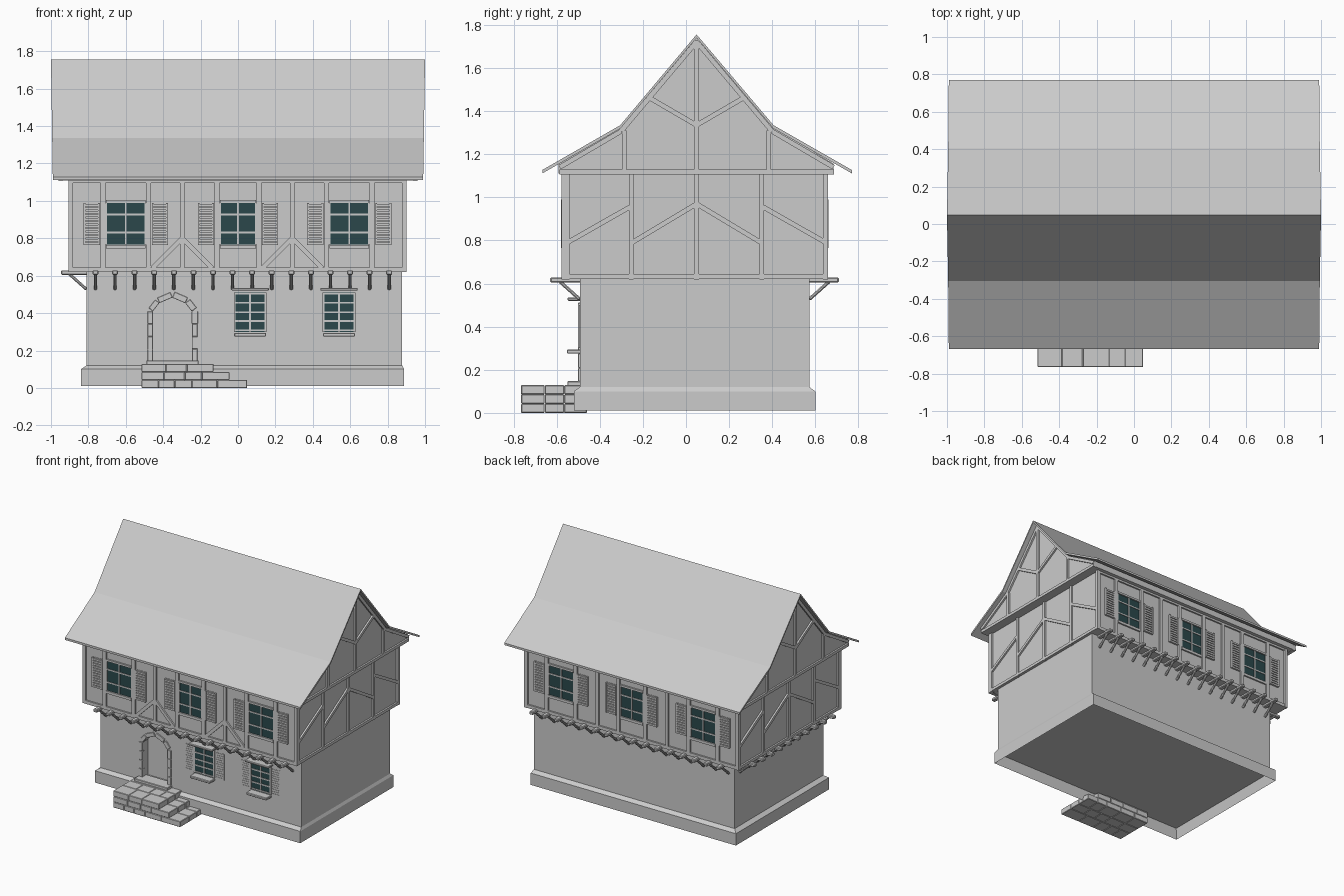
import bpy, bmesh, math, random
from mathutils import Matrix, Vector

random.seed(4)
cube = bpy.data.objects.get("Cube")
if cube:
    bpy.data.objects.remove(cube)


def material(name, rgb):
    m = bpy.data.materials.new(name)
    m.use_nodes = True
    m.diffuse_color = (*rgb, 1)
    m.node_tree.nodes["Principled BSDF"].inputs["Base Color"].default_value = (*rgb, 1)
    return m


GREY = material("plain grey", (0.6, 0.6, 0.6))
GLASS = material("dark teal glass", (0.024, 0.064, 0.07))


class Part:
    """Collects boxes, beams and prisms into one named object."""

    def __init__(self, name, mat=GREY):
        self.name, self.mat, self.bm = name, mat, bmesh.new()

    def box(self, lo, hi):
        lo, hi = Vector(lo), Vector(hi)
        size = [abs(c) for c in hi - lo]
        m = Matrix.Translation((lo + hi) / 2) @ Matrix.Diagonal((*size, 1))
        bmesh.ops.create_cube(self.bm, size=1, matrix=m)

    def beam(self, p, q, width, depth, normal):
        p, q, n = Vector(p), Vector(q), Vector(normal).normalized()
        d = (q - p).normalized()
        rot = Matrix((d, n.cross(d), n)).transposed().to_4x4()
        m = Matrix.Translation((p + q) / 2) @ rot @ Matrix.Diagonal(((q - p).length, width, depth, 1))
        bmesh.ops.create_cube(self.bm, size=1, matrix=m)

    def prism(self, points, shift):
        face = self.bm.faces.new([self.bm.verts.new(p) for p in points])
        out = bmesh.ops.extrude_face_region(self.bm, geom=[face])
        verts = [v for v in out["geom"] if isinstance(v, bmesh.types.BMVert)]
        bmesh.ops.translate(self.bm, verts=verts, vec=shift)

    def finish(self, bevel=0):
        bmesh.ops.recalc_face_normals(self.bm, faces=self.bm.faces[:])
        mesh = bpy.data.meshes.new(self.name)
        self.bm.to_mesh(mesh)
        self.bm.free()
        mesh.materials.append(self.mat)
        ob = bpy.data.objects.new(self.name, mesh)
        bpy.context.scene.collection.objects.link(ob)
        if bevel:
            mod = ob.modifiers.new("soft edges", "BEVEL")
            mod.width, mod.segments = bevel, 1
        return ob


# Main dimensions
LX0, LX1, LY0, LY1 = -0.81, 0.878, -0.493, 0.572
UX0, UX1, UY0, UY1 = -0.892, 0.887, -0.565, 0.645
ATTIC_X, MID = 0.948, 0.049
FLOOR, EAVE = 0.62, 1.11

# Plinth with sloped top and hollow underside
plinth = Part("plinth")
plinth.box((-0.84, -0.52, 0.01), (0.888, 0.6, 0.1))
top = [f for f in plinth.bm.faces if f.normal.z > 0.9]
bottom = [f for f in plinth.bm.faces if f.normal.z < -0.9]
new = bmesh.ops.extrude_face_region(plinth.bm, geom=top)["geom"]
for v in [g for g in new if isinstance(g, bmesh.types.BMVert)]:
    v.co.z = 0.12
    v.co.x = LX0 if v.co.x < 0 else LX1
    v.co.y = LY0 if v.co.y < 0 else LY1
bmesh.ops.delete(plinth.bm, geom=top, context="FACES_ONLY")
bmesh.ops.inset_region(plinth.bm, faces=bottom, thickness=0.025)
bmesh.ops.translate(plinth.bm, verts=bottom[0].verts[:], vec=(0, 0, 0.08))
plinth.finish()

# Ground floor walls with an arched door recess
walls = Part("ground_floor_walls")
walls.box((LX0, LY0, 0.1), (LX1, LY1, FLOOR + 0.01))
walls = walls.finish()
DOOR_X = -0.35
arch = [(-0.105, 0.14), (-0.105, 0.41), (-0.07, 0.455), (0, 0.485),
        (0.07, 0.455), (0.105, 0.41), (0.105, 0.14)]
cutter = Part("door_cutter")
cutter.prism([(DOOR_X + x, LY0 - 0.05, z) for x, z in arch], (0, 0.11, 0))
cutter = cutter.finish()
cutter.hide_render = True
cutter.hide_viewport = True
cutter.display_type = "WIRE"
cut = walls.modifiers.new("door recess", "BOOLEAN")
cut.operation, cut.object, cut.solver = "DIFFERENCE", cutter, "EXACT"

# Stone door surround
stones = Part("door_surround")
for (ax, az), (bx, bz) in zip(arch, arch[1:]):
    n = max(1, round(math.hypot(bx - ax, bz - az) / 0.06))
    for i in range(n):
        p = Vector((ax, 0, az)).lerp(Vector((bx, 0, bz)), i / n)
        q = Vector((ax, 0, az)).lerp(Vector((bx, 0, bz)), (i + 0.99) / n)
        d = (q - p).normalized()
        off = Vector((-d.z, 0, d.x)) * 0.014 + Vector((DOOR_X, LY0 + 0.006, 0))
        stones.beam(p + off, q + off, random.uniform(0.028, 0.034), 0.026, (0, -1, 0))
stones.finish(0.002)

# Stone landing and side steps
steps = Part("stone_steps")
for row, end in enumerate((0.05, -0.045, -0.13)):
    for y0, y1 in ((-0.765, -0.656), (-0.655, -0.566), (-0.565, -0.46)):
        x = -0.515
        while x < end - 0.01:
            nx = x + random.uniform(0.08, 0.14)
            nx = end if nx > end - 0.05 else nx
            steps.box((x, y0, row * 0.043), (nx - 0.001, y1, row * 0.043 + 0.0425))
            x = nx
steps.box((-0.49, -0.55, 0.12), (-0.21, -0.45, 0.147))
steps.finish(0.003)

# Upper storey walls
upper = Part("upper_storey_walls")
upper.box((UX0, UY0, FLOOR + 0.002), (UX1, UY1, EAVE + 0.005))
upper.finish()

# Roof sheet with a kick at the eaves
THICK = 0.016
roof_line = [(-0.667, 1.127), (-0.305, 1.335), (MID, 1.756), (0.406, 1.335), (0.77, 1.127)]
roof = Part("roof")
roof.prism([(-1, y, z) for y, z in roof_line] +
           [(-1, y, z - THICK) for y, z in reversed(roof_line)], (2, 0, 0))
for v in roof.bm.verts:
    v.co.x *= 1 - 0.01 * (1.756 - v.co.z) / 0.64
roof.finish()

# Attic block jutting over the storey below and filling the roof
attic = Part("attic_gables")
attic_line = [(-0.592, EAVE), (-0.592, 1.156)] + [(y, z - THICK * 0.6) for y, z in roof_line[1:4]] \
    + [(0.685, 1.156), (0.685, EAVE)]
attic.prism([(-ATTIC_X, y, z) for y, z in attic_line], (2 * ATTIC_X, 0, 0))
attic.finish()

# Gable timbers, the same on both ends
gable = Part("gable_timbers")
STOREY_BRACES = [
    ((0.303, FLOOR), (0.303, EAVE)), ((0.6, FLOOR), (0.6, EAVE)),
    ((0, 0.97), (0.3, 0.79)), ((0.31, 0.955), (0.6, 0.79)),
    ((0, FLOOR), (0, EAVE)), ((0, FLOOR + 0.013), (0.61, FLOOR + 0.013)),
]
ATTIC_BRACES = [
    ((0.335, EAVE), (0.335, 1.31)), ((0, 1.335), (0.215, 1.46)), ((0, EAVE), (0, 1.73)),
    ((0, 1.722), (0.35, 1.307)), ((0.35, 1.307), (0.635, 1.14)),
    ((0, EAVE + 0.008), (0.637, EAVE + 0.008)),
]
for wall_x, braces in (((UX0, UX1), STOREY_BRACES), ((-ATTIC_X, ATTIC_X), ATTIC_BRACES)):
    for x, s in zip(wall_x, (-1, 1)):
        for a, b in braces:
            for m in ((1, -1) if a[0] or b[0] else (1,)):
                gable.beam((x, MID + m * a[0], a[1]), (x, MID + m * b[0], b[1]),
                           0.022, 0.026, (s, 0, 0))
gable.finish()

# Long wall timbers, windows and shutters
frame = Part("wall_timbers")
bars = Part("window_bars")
glass = Part("window_panes", GLASS)
shutters = Part("shutters")


def window(cx, w, z0, z1, y, s, rows):
    glass.box((cx - w / 2, y, z0), (cx + w / 2, y + s * 0.004, z1))
    for i in (-0.5, 0, 0.5):
        x = cx + w * i
        bars.box((x - 0.005, y, z0), (x + 0.005, y + s * 0.009, z1))
    for r in rows:
        z = z0 + (z1 - z0) * r
        bars.box((cx - w / 2, y, z - 0.005), (cx + w / 2, y + s * 0.008, z + 0.005))


def shutter(x0, x1, z0, z1, y, s, depth):
    shutters.box((x0, y, z0), (x1, y + s * depth * 0.2, z1))
    for a, b in ((x0, x0 + 0.01), (x1 - 0.01, x1)):
        shutters.box((a, y, z0), (b, y + s * depth, z1))
    n = 12
    for i in range(n):
        z = z0 + (z1 - z0) * i / n
        shutters.box((x0, y, z), (x1, y + s * depth * 0.9, z + 0.013))


for y, s in ((UY0, -1), (UY1, 1)):
    def bar(x0, x1, z0, z1, out=0.012):
        frame.box((x0, y - s * 0.01, z0), (x1, y + s * out, z1))
    bar(-0.905, 0.9, FLOOR, FLOOR + 0.025)
    bar(-0.905, 0.9, EAVE - 0.015, EAVE)
    for x in (-0.893, -0.298, 0.29, 0.888):
        bar(x - 0.012, x + 0.012, FLOOR, EAVE)
    for cx, half in ((-0.6, 0.105), (0, 0.095), (0.595, 0.105)):
        for side in (-1, 1):
            px = cx + side * (half + 0.017)
            bar(px - 0.014, px + 0.014, FLOOR, EAVE)
            shutter(*sorted((cx + side * (half + 0.034), cx + side * (half + 0.12))),
                    0.765, 0.99, y, s, 0.016)
        bar(cx - half, cx + half, 0.745, 0.765)
        bar(cx - half, cx + half, 0.99, 1.005)
        window(cx, 2 * half, 0.766, 0.988, y, s, (0.29, 0.73))
    if s < 0:
        for cx in (-0.298, 0.29):
            for side in (-1, 1):
                frame.beam((cx, y, 0.8), (cx + side * 0.16, y, 0.64), 0.024, 0.024, (0, s, 0))
frame.finish()

# Ground floor windows with hood, sill and thin shutters
ledges = Part("window_hoods_and_sills")
for cx in (0.065, 0.54):
    window(cx, 0.165, 0.3, 0.51, LY0, -1, (0.04, 0.28, 0.5, 0.74, 0.97))
    ledges.box((cx - 0.1, LY0 + 0.01, 0.52), (cx + 0.1, -0.55, 0.535))
    ledges.box((cx - 0.086, LY0 + 0.01, 0.275), (cx + 0.086, -0.553, 0.294))
    for side in (-1, 1):
        shutter(*sorted((cx + side * 0.09, cx + side * 0.165)), 0.3, 0.5, LY0, -1, 0.004)
ledges.finish(0.004)
bars.finish()
glass.finish()
shutters.finish()

# Jetty joists with struts on the front, back and left-hand end
joists = Part("jetty_brackets")


def bracket(wall, out, along):
    n = Vector(out)
    wall, along = Vector(wall), Vector(along)
    joists.beam(wall - n * 0.01, wall + n * 0.137, 0.032, 0.024, (0, 0, 1))
    joists.beam(wall + n * 0.095 - Vector((0, 0, 0.005)),
                wall - Vector((0, 0, 0.09)), 0.016, 0.018, along)


for i in range(16):
    x = -0.762 + i * 0.1047
    bracket((x, LY0, 0.617), (0, -1, 0), (1, 0, 0))
    bracket((x, LY1, 0.617), (0, 1, 0), (1, 0, 0))
for i in range(10):
    bracket((LX0, -0.44 + i * 0.106, 0.617), (-1, 0, 0), (0, 1, 0))
joists.finish(0.005)
